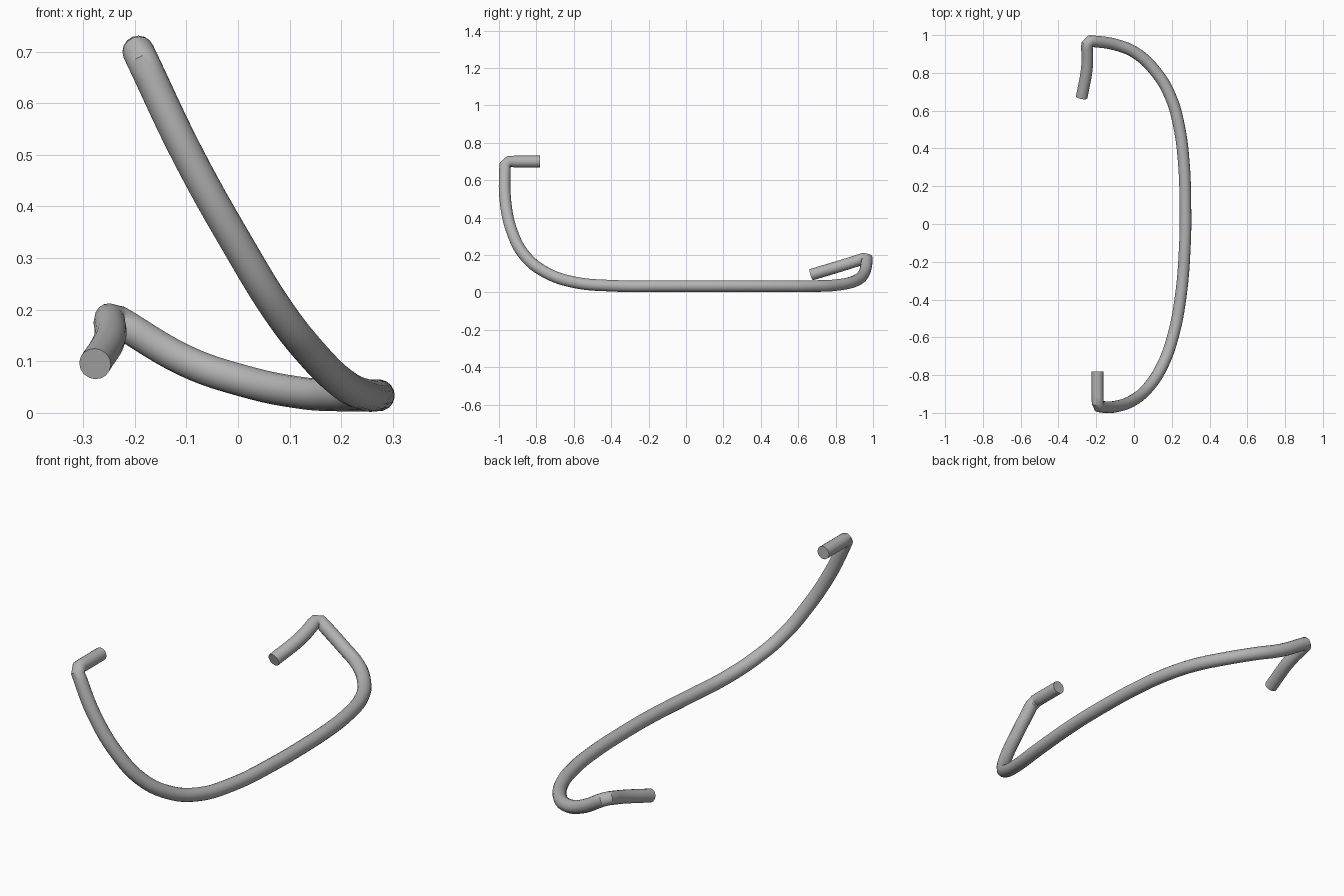
import bpy
from mathutils import Vector

cube = bpy.data.objects.get("Cube")
if cube:
    bpy.data.objects.remove(cube, do_unlink=True)

RADIUS = 0.031

# Single painted metal colour
grey = bpy.data.materials.new("grey_metal")
grey.use_nodes = True
colour = (0.45, 0.45, 0.45, 1)
grey.diffuse_color = colour
grey.node_tree.nodes["Principled BSDF"].inputs["Base Color"].default_value = colour

# Centre line: front stub, sweeping arc, rear stub
front_stub = [(-0.193, -0.78, 0.70)]
front_corner = (-0.193, -0.968, 0.70)
arc = [
    (-0.10, -0.967, 0.505), (0.0, -0.93, 0.325), (0.08, -0.86, 0.195),
    (0.15, -0.75, 0.107), (0.205, -0.60, 0.055), (0.245, -0.40, 0.036),
    (0.27, -0.10, 0.034), (0.272, 0.10, 0.034), (0.264, 0.32, 0.034),
    (0.24, 0.51, 0.034), (0.195, 0.67, 0.034), (0.12, 0.80, 0.039),
    (0.01, 0.905, 0.062), (-0.10, 0.95, 0.10),
]
rear_corner = (-0.25, 0.972, 0.188)
rear_stub = [(-0.248, 0.84, 0.146), (-0.277, 0.67, 0.095)]


def tight_corner(before, corner, after, size=0.022):
    """Two points that turn a tight bend around a corner."""
    c = Vector(corner)
    return [c + (Vector(p) - c).normalized() * size for p in (before, after)]


bend_a = tight_corner(front_stub[0], front_corner, arc[0])
bend_b = tight_corner(arc[-1], rear_corner, rear_stub[0])
path = front_stub + bend_a + arc + bend_b + rear_stub
sharp = {1, 2, len(path) - 4, len(path) - 3}

# Round rod swept along the centre line
curve = bpy.data.curves.new("bent_rod", "CURVE")
curve.dimensions = "3D"
curve.resolution_u = 6
curve.bevel_depth = RADIUS
curve.bevel_resolution = 6
curve.use_fill_caps = True
spline = curve.splines.new("BEZIER")
spline.bezier_points.add(len(path) - 1)
for i, (knot, co) in enumerate(zip(spline.bezier_points, path)):
    knot.co = co
    kind = "VECTOR" if i in sharp else "AUTO"
    knot.handle_left_type = knot.handle_right_type = kind

rod = bpy.data.objects.new("bent_rod", curve)
bpy.context.collection.objects.link(rod)
curve.materials.append(grey)

# Turn into a mesh with smooth sides and crisp end caps
bpy.ops.object.select_all(action="DESELECT")
rod.select_set(True)
bpy.context.view_layer.objects.active = rod
bpy.ops.object.convert(target="MESH")
bpy.ops.object.mode_set(mode="EDIT")
bpy.ops.mesh.select_all(action="SELECT")
bpy.ops.mesh.remove_doubles(threshold=0.0005)
bpy.ops.mesh.normals_make_consistent(inside=False)
bpy.ops.object.mode_set(mode="OBJECT")
bpy.ops.object.shade_smooth_by_angle(angle=0.6)
